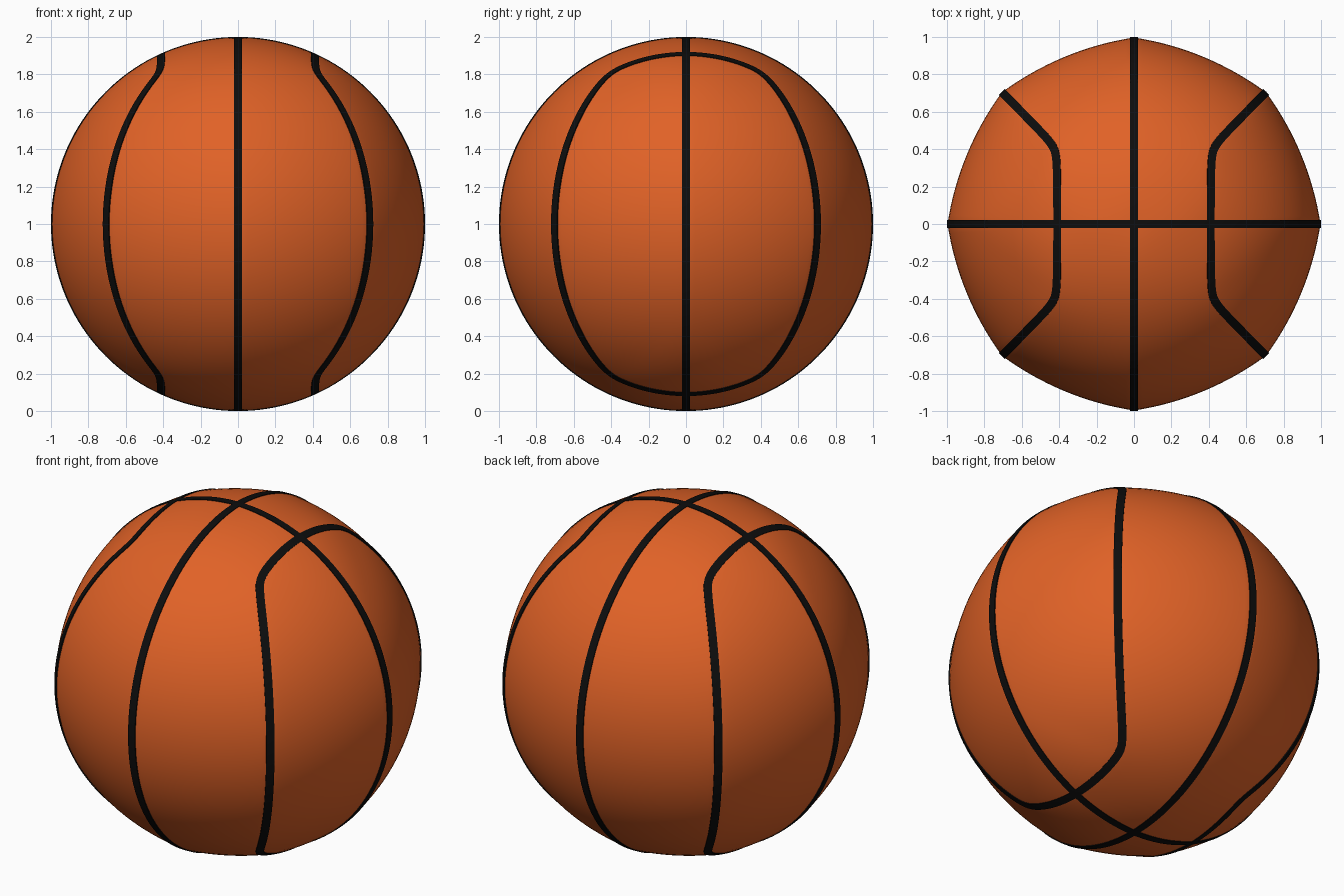
import bpy, bmesh, math
from mathutils import Vector

if "Cube" in bpy.data.objects:
    bpy.data.objects.remove(bpy.data.objects["Cube"])

CENTRE = Vector((0, 0, 1))
WIDTH = 0.045


def material(name, rgb):
    m = bpy.data.materials.new(name)
    m.diffuse_color = (*rgb, 1)
    m.use_nodes = True
    m.node_tree.nodes["Principled BSDF"].inputs["Base Color"].default_value = m.diffuse_color
    return m


orange = material("orange rubber", (0.75, 0.122, 0.02))
black = material("black seam", (0.004, 0.004, 0.004))


def finish(bm, name, mat, angle):
    bmesh.ops.recalc_face_normals(bm, faces=bm.faces)
    me = bpy.data.meshes.new(name)
    bm.to_mesh(me)
    bm.free()
    me.materials.append(mat)
    ob = bpy.data.objects.new(name, me)
    ob.location = CENTRE
    bpy.context.collection.objects.link(ob)
    bpy.ops.object.select_all(action='DESELECT')
    ob.select_set(True)
    bpy.context.view_layer.objects.active = ob
    bpy.ops.object.shade_smooth_by_angle(angle=math.radians(angle))
    return ob


# Side seam: follows the 45 degree meridian, then bends to run straight at x = 0.41
def side_x(y):
    d = abs(y) - 0.41
    return 0.41 + (d + math.sqrt(d * d + 0.002)) / 2


def side_point(t):
    y = 0.7063 * math.sin(t)
    x = side_x(y)
    z = math.sqrt(max(0, 1 - x * x - y * y))
    return Vector((x, y, math.copysign(z, math.cos(t)))).normalized()


# Ball: sphere whose panels sink slightly between the seams
quarter = [side_point(math.pi / 2 * i / 60) for i in range(61)]
bm = bmesh.new()
bmesh.ops.create_uvsphere(bm, u_segments=128, v_segments=64, radius=1)
for v in bm.verts:
    p = Vector([abs(c) for c in v.co]).normalized()
    dx, dy = math.asin(min(1, p.x)), math.asin(min(1, p.y))
    dc = math.acos(min(1, max(p.dot(q) for q in quarter)))
    if p.x > side_x(p.y):
        sag = dy * dc
    else:
        sag = dx * dc * math.tanh(dy / 0.15)
    v.co = v.co.normalized() * (0.997 - 0.19 * sag)
finish(bm, "ball", orange, 60)


# Seams: thin closed bands wrapped around the ball
def seam(name, point, n=160):
    pts = [point(2 * math.pi * i / n) for i in range(n)]
    bm = bmesh.new()
    rings = []
    for i, p in enumerate(pts):
        tangent = pts[(i + 1) % n] - pts[i - 1]
        side = p.cross(tangent).normalized() * WIDTH / 2
        rings.append([bm.verts.new((p + side * s).normalized() * r)
                      for s, r in ((-1, 0.98), (-1, 0.9995), (0, 1.0), (1, 0.9995), (1, 0.98))])
    for i in range(n):
        a, b = rings[i], rings[(i + 1) % n]
        for k in range(5):
            j = (k + 1) % 5
            bm.faces.new((a[k], a[j], b[j], b[k]))
    finish(bm, name, black, 40)


seam("front_back_seam", lambda t: Vector((0, math.sin(t), math.cos(t))))
seam("left_right_seam", lambda t: Vector((math.sin(t), 0, math.cos(t))))
for name, s in (("right_side_seam", 1), ("left_side_seam", -1)):
    seam(name, lambda t, s=s: Vector((s * side_point(t).x, *side_point(t)[1:])))
